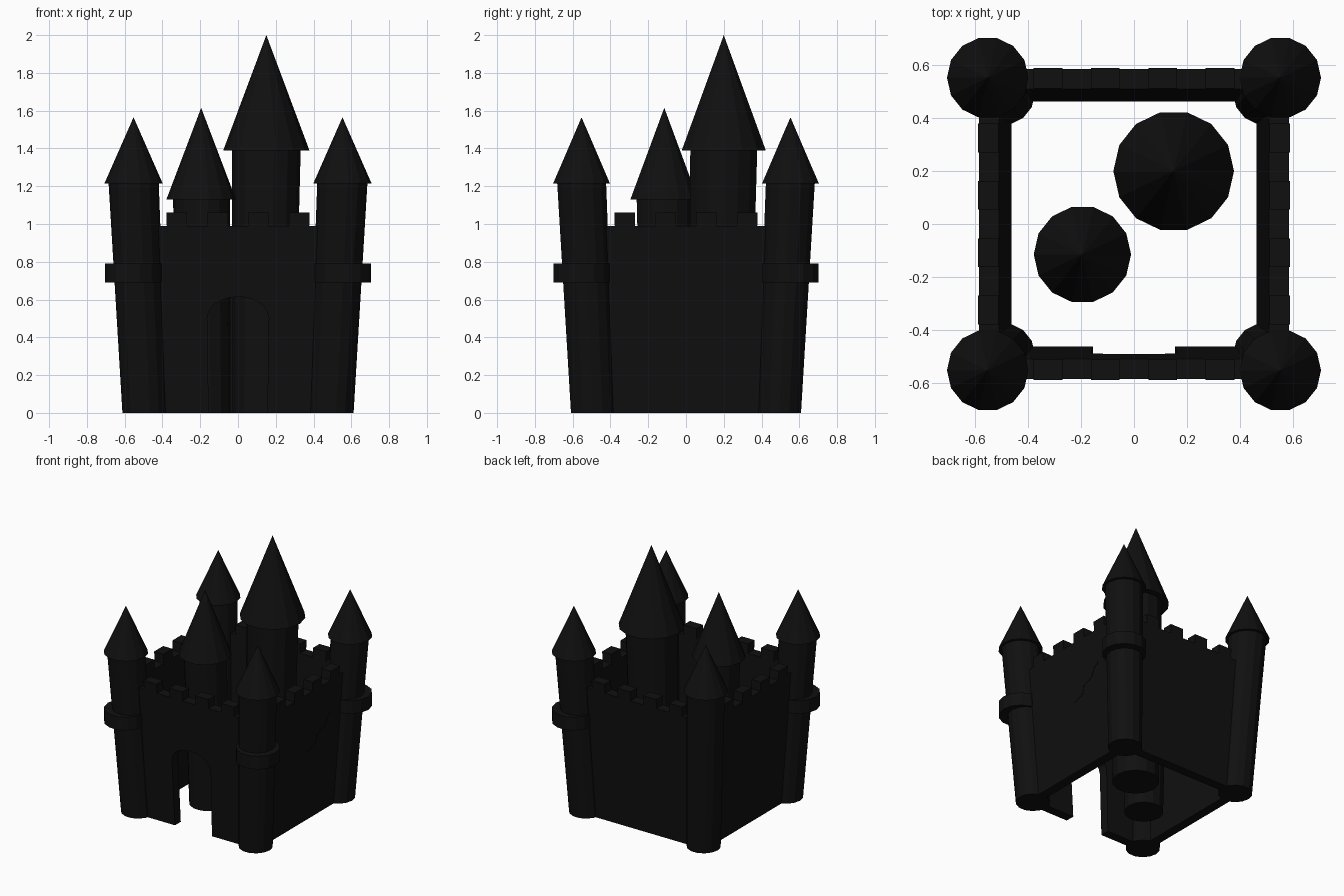
import bpy, bmesh
from math import sin, cos, pi
from mathutils import Matrix

if "Cube" in bpy.data.objects:
    bpy.data.objects.remove(bpy.data.objects["Cube"])

SIDES = 14
dark = bpy.data.materials.new("dark_stone")
dark.diffuse_color = (0.005, 0.005, 0.005, 1)
dark.use_nodes = True
dark.node_tree.nodes["Principled BSDF"].inputs["Base Color"].default_value = dark.diffuse_color


def flare(bm):
    # the castle widens slightly from the ground up
    for v in bm.verts:
        s = min(1.0, 0.892 + 0.0885 * v.co.z)
        v.co.x *= s
        v.co.y *= s


def finish(bm, name, flared):
    if flared:
        flare(bm)
    bmesh.ops.recalc_face_normals(bm, faces=bm.faces)
    me = bpy.data.meshes.new(name)
    bm.to_mesh(me)
    bm.free()
    me.materials.append(dark)
    ob = bpy.data.objects.new(name, me)
    bpy.context.collection.objects.link(ob)


def drum(name, x, y, r1, r2, z0, z1, flared=False):
    bm = bmesh.new()
    m = Matrix.Translation((x, y, (z0 + z1) / 2)) @ Matrix.Rotation(pi / 2, 4, 'Z')
    bmesh.ops.create_cone(bm, cap_ends=True, segments=SIDES, radius1=r1,
                          radius2=r2, depth=z1 - z0, matrix=m)
    bmesh.ops.remove_doubles(bm, verts=bm.verts, dist=1e-5)
    finish(bm, name, flared)


def slab(name, outline, y0, y1, turn):
    # x-z outline extruded in y on the front side, then turned to its side
    bm = bmesh.new()
    face = bm.faces.new([bm.verts.new((x, y0, z)) for x, z in outline])
    ext = bmesh.ops.extrude_face_region(bm, geom=[face])["geom"]
    moved = [v for v in ext if isinstance(v, bmesh.types.BMVert)]
    bmesh.ops.translate(bm, verts=moved, vec=(0, y1 - y0, 0))
    bmesh.ops.transform(bm, matrix=Matrix.Rotation(turn * pi / 2, 4, 'Z'), verts=bm.verts)
    finish(bm, name, True)


def rect(x0, x1, z0, z1):
    return [(x0, z0), (x1, z0), (x1, z1), (x0, z1)]


# corner towers; the back left one has no band
C = 0.553
for side, sx in (("left", -1), ("right", 1)):
    for end, sy in (("front", -1), ("back", 1)):
        tag = f"{end}_{side}"
        drum(f"tower_{tag}", sx * C, sy * C, 0.133, 0.133, 0, 1.23, True)
        drum(f"tower_roof_{tag}", sx * C, sy * C, 0.154, 0, 1.215, 1.565)
        if tag != "back_left":
            drum(f"tower_band_{tag}", sx * C, sy * C, 0.152, 0.152, 0.69, 0.79)

# inner towers
drum("keep", 0.15, 0.2, 0.182, 0.182, 0, 1.4, True)
drum("keep_roof", 0.15, 0.2, 0.228, 0, 1.39, 2.0)
drum("small_keep", -0.195, -0.115, 0.152, 0.152, 0, 1.14, True)
drum("small_keep_roof", -0.195, -0.115, 0.184, 0, 1.13, 1.615)

# walls with battlements; the front one has an arched gate
IN, OUT, G = -0.52, -0.598, 0.174
arch = [(-G * cos(i * pi / 10), 0.5 + 0.115 * sin(i * pi / 10)) for i in range(11)]
gate_wall = [(-C, 0), (-G, 0)] + arch + [(G, 0), (C, 0), (C, 0.99), (-C, 0.99)]
for k, side in enumerate(("front", "right", "back", "left")):
    outline = gate_wall if k == 0 else rect(-C, C, 0, 0.99)
    slab(f"wall_{side}", outline, IN, OUT, k)
    for i in range(4):
        x = -0.33 + 0.22 * i
        slab(f"merlon_{side}_{i}", rect(x - 0.055, x + 0.055, 0.98, 1.06), IN, OUT, k)

# crack on the right wall
crack = [(0.04, 0.53), (0.13, 0.56), (0.15, 0.62), (0.24, 0.65), (0.27, 0.71), (0.31, 0.73)]
slab("wall_crack", crack + [(x, z + 0.012) for x, z in reversed(crack)], OUT + 0.01, OUT - 0.003, 1)
